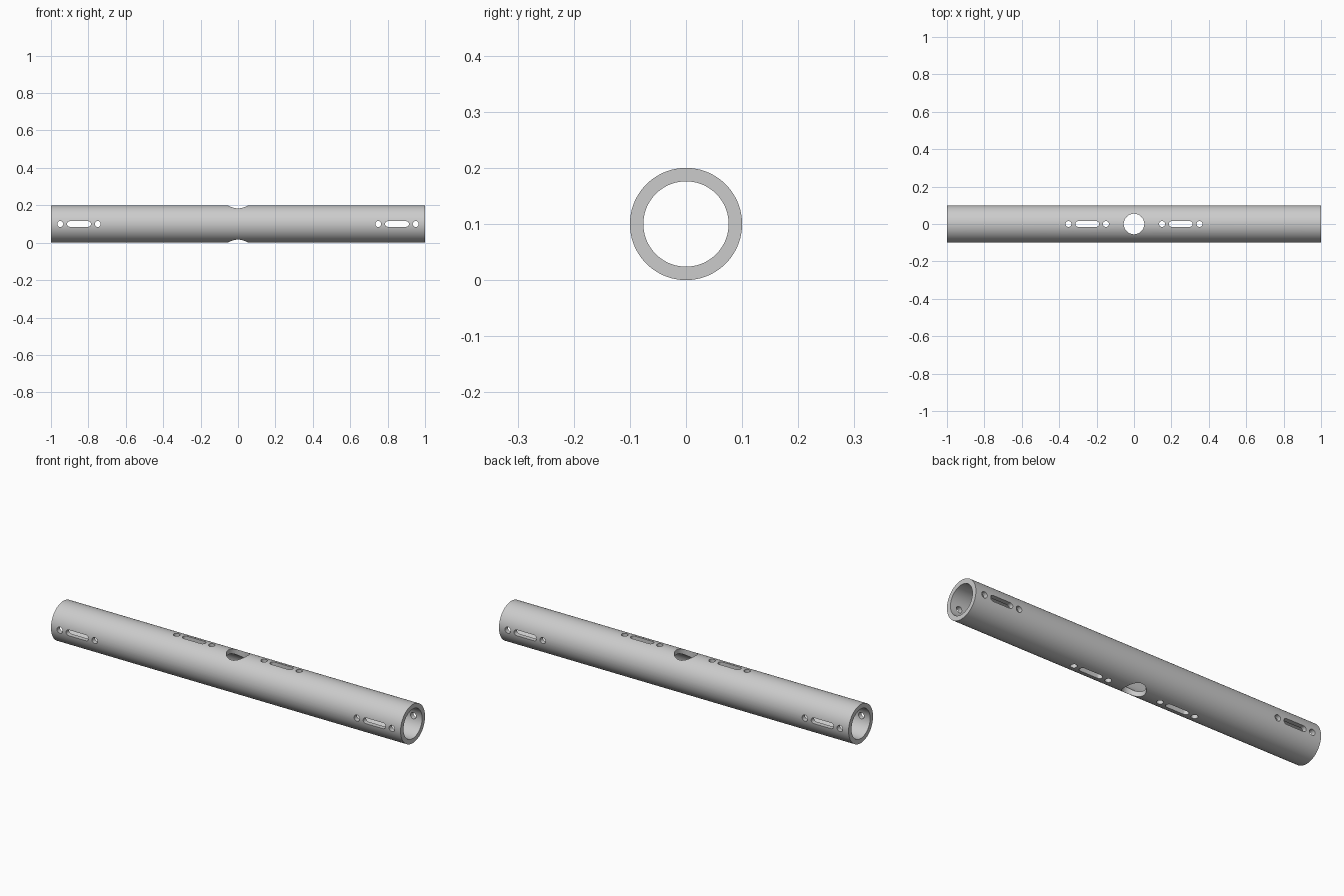
import bpy, bmesh, math
from mathutils import Matrix

if "Cube" in bpy.data.objects:
    bpy.data.objects.remove(bpy.data.objects["Cube"])

R_OUT, R_IN, HALF = 0.1, 0.076, 1.0
SEG = 128


def make_object(name, bm):
    bmesh.ops.recalc_face_normals(bm, faces=bm.faces)
    mesh = bpy.data.meshes.new(name)
    bm.to_mesh(mesh)
    bm.free()
    obj = bpy.data.objects.new(name, mesh)
    bpy.context.collection.objects.link(obj)
    return obj


def add_slot(bm, x, r, half_straight, along_y, n=32):
    """Through prism with a round or stadium outline, centred on the tube axis."""
    outline = []
    for start, shift in ((-math.pi / 2, half_straight), (math.pi / 2, -half_straight)):
        for i in range(n // 2 + (1 if half_straight else 0)):
            a = start + math.pi * i / (n // 2)
            outline.append((shift + r * math.cos(a), r * math.sin(a)))
    face = bm.faces.new([bm.verts.new((u, v, -0.2)) for u, v in outline])
    new = bmesh.ops.extrude_face_region(bm, geom=[face])["geom"]
    top = [g for g in new if isinstance(g, bmesh.types.BMVert)]
    bmesh.ops.translate(bm, vec=(0, 0, 0.4), verts=top)
    verts = list(face.verts) + top
    turn = Matrix.Rotation(math.pi / 2, 4, 'X') if along_y else Matrix()
    bmesh.ops.transform(bm, matrix=Matrix.Translation((x, 0, R_OUT)) @ turn, verts=verts)


# Hollow tube: four rings joined in a closed loop
bm = bmesh.new()
rings = []
for x, r in ((-HALF, R_OUT), (HALF, R_OUT), (HALF, R_IN), (-HALF, R_IN)):
    rings.append([bm.verts.new((x, r * math.cos(2 * math.pi * i / SEG),
                                R_OUT + r * math.sin(2 * math.pi * i / SEG)))
                  for i in range(SEG)])
for k in range(4):
    a, b = rings[k], rings[(k + 1) % 4]
    for i in range(SEG):
        j = (i + 1) % SEG
        bm.faces.new((a[i], a[j], b[j], b[i]))
tube = make_object("slotted_tube", bm)

# Cutters: central hole, and four hole-slot-hole groups
bm = bmesh.new()
add_slot(bm, 0, 0.055, 0, False, 64)
for side in (-1, 1):
    for centre, along_y in ((0.85, True), (0.25, False)):
        add_slot(bm, side * centre, 0.015, 0.049, along_y)
        for offset in (-0.1, 0.1):
            add_slot(bm, side * centre + offset, 0.016, 0, along_y)
cutter = make_object("hole_cutter", bm)
cutter.hide_render = True

# Cut the holes and apply
mod = tube.modifiers.new("holes", 'BOOLEAN')
mod.operation = 'DIFFERENCE'
mod.solver = 'EXACT'
mod.object = cutter
bpy.context.view_layer.objects.active = tube
tube.select_set(True)
bpy.ops.object.modifier_apply(modifier=mod.name)
bpy.data.objects.remove(cutter)
bpy.ops.object.shade_smooth_by_angle(angle=math.radians(30))
